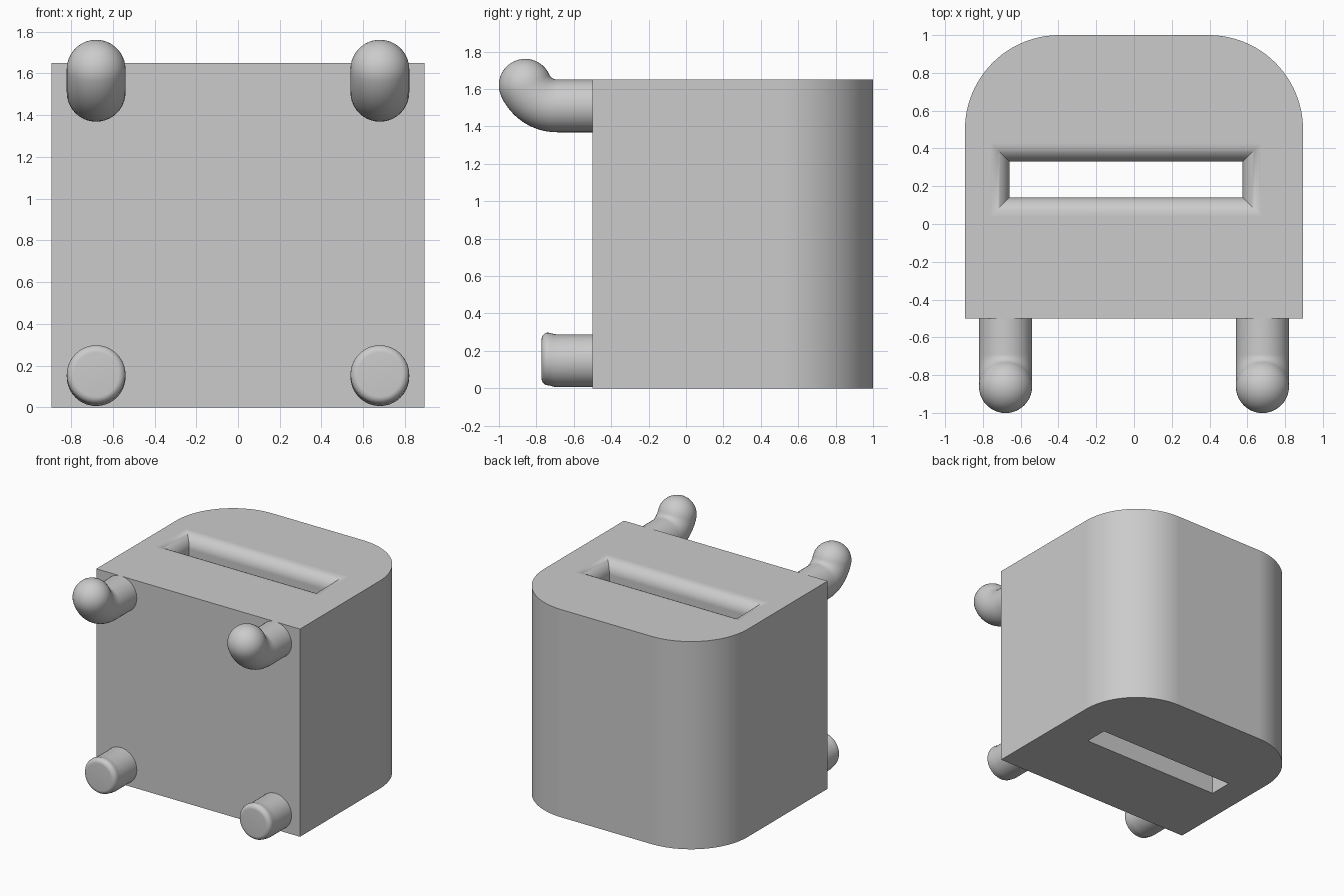
import bpy
import bmesh
from math import sin, cos, pi, radians
from mathutils import Vector

if "Cube" in bpy.data.objects:
    bpy.data.objects.remove(bpy.data.objects["Cube"], do_unlink=True)

grey = bpy.data.materials.new("plain grey")
grey.use_nodes = True
GREY = (0.6, 0.6, 0.6, 1)
grey.diffuse_color = GREY
grey.node_tree.nodes["Principled BSDF"].inputs["Base Color"].default_value = GREY


def loft(name, rings):
    """Skin a list of closed rings and cap both ends."""
    bm = bmesh.new()
    loops = [[bm.verts.new(p) for p in ring] for ring in rings]
    n = len(loops[0])
    for a, b in zip(loops, loops[1:]):
        for i in range(n):
            j = (i + 1) % n
            bm.faces.new((a[i], a[j], b[j], b[i]))
    bm.faces.new(loops[0][::-1])
    bm.faces.new(loops[-1])
    bmesh.ops.recalc_face_normals(bm, faces=bm.faces[:])
    mesh = bpy.data.meshes.new(name)
    bm.to_mesh(mesh)
    bm.free()
    mesh.materials.append(grey)
    obj = bpy.data.objects.new(name, mesh)
    bpy.context.collection.objects.link(obj)
    return obj


def activate(obj):
    bpy.ops.object.select_all(action="DESELECT")
    obj.select_set(True)
    bpy.context.view_layer.objects.active = obj


def smooth(obj):
    activate(obj)
    bpy.ops.object.shade_smooth_by_angle(angle=radians(35))


# Body: flat front, rounded back corners
HALF, FRONT, BACK, TOP, R = 0.895, -0.5, 1.0, 1.65, 0.5
STEPS = 24
corner = [(HALF - R + R * cos(t), BACK - R + R * sin(t))
          for t in (i * pi / 2 / STEPS for i in range(STEPS + 1))]
outline = [(HALF, FRONT)] + corner
outline += [(-x, y) for x, y in reversed(outline)]
body = loft("body", [[(x, y, z) for x, y in outline] for z in (0, TOP)])


# Slot: straight through, with a rounded flare at the top
def slot_ring(grow, z):
    x0, x1, y0, y1 = -0.66 - grow, 0.575 + grow, 0.14 - grow, 0.33 + grow
    return [(x0, y0, z), (x1, y0, z), (x1, y1, z), (x0, y1, z)]


FLARE = 0.1
rings = [slot_ring(0, -0.1)]
for i in range(13):
    t = i * pi / 2 / 12
    rings.append(slot_ring(FLARE * (1 - cos(t)), TOP - FLARE + FLARE * sin(t)))
rings.append(slot_ring(FLARE, TOP + 0.1))
cutter = loft("slot_cutter", rings)
cutter.hide_render = True

cut = body.modifiers.new("slot", "BOOLEAN")
cut.operation = "DIFFERENCE"
cut.solver = "EXACT"
cut.object = cutter
activate(body)
bpy.ops.object.modifier_apply(modifier=cut.name)
bpy.data.objects.remove(cutter, do_unlink=True)
smooth(body)
weighted = body.modifiers.new("even_shading", "WEIGHTED_NORMAL")
weighted.keep_sharp = True


# Round bars: each station is (y, z, radius, upward tilt)
def bar(name, x, stations, sides=40):
    rings = []
    for y, z, r, tilt in stations:
        up = Vector((0, sin(tilt), cos(tilt)))
        centre = Vector((x, y, z))
        rings.append([centre + r * (Vector((cos(a), 0, 0)) + up * sin(a))
                      for a in (k * 2 * pi / sides for k in range(sides))])
    smooth(loft(name, rings))


# Hook: straight shank, upward bend, domed end
THICK, BEND, TURN = 0.141, 0.186, radians(66)
hook = [(FRONT, 1.51, THICK, 0)]
for i in range(13):
    t = TURN * i / 12
    hook.append((-0.69 - BEND * sin(t), 1.51 + BEND * (1 - cos(t)), THICK, t))
end_y, end_z = hook[-1][:2]
for i in range(1, 13):
    t = min(i * pi / 24, radians(89))
    d = THICK * sin(t)
    hook.append((end_y - d * cos(TURN), end_z + d * sin(TURN), THICK * cos(t), TURN))

# Peg: short stub, slightly raised tip with a rounded rim
RIM = 0.035
peg = [(FRONT, 0.147, THICK, 0), (-0.69, 0.147, THICK, 0),
       (-0.71, 0.15, THICK, 0), (-0.73, 0.156, THICK, 0)]
for i in range(1, 9):
    t = i * pi / 16
    peg.append((-0.737 - RIM * sin(t), 0.157, THICK - RIM * (1 - cos(t)), 0))

for side, x in (("left", 0.68), ("right", -0.68)):
    bar(side + "_hook", x, hook)
    bar(side + "_peg", x, peg)
